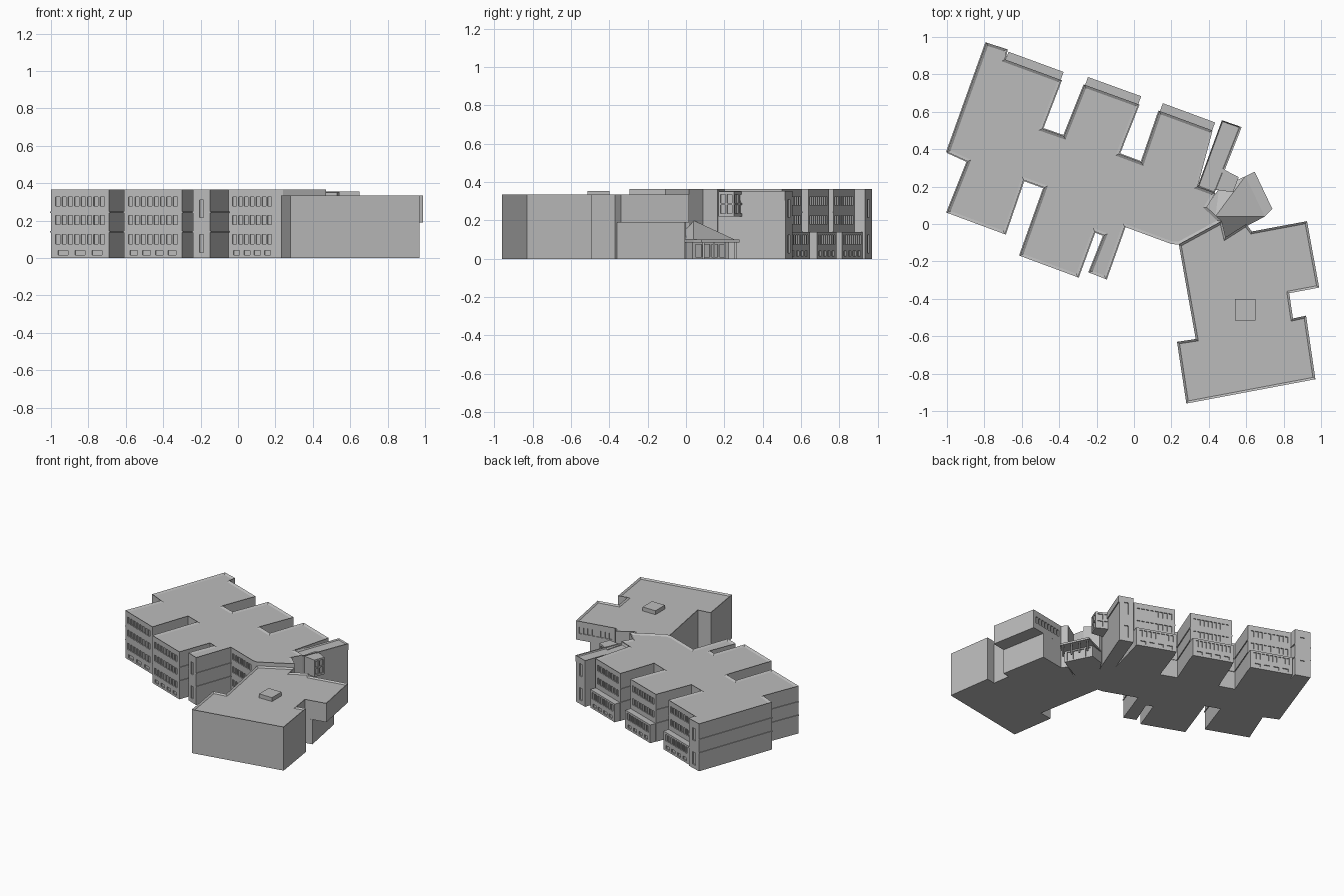
import bpy, bmesh
from mathutils import Vector

cube = bpy.data.objects.get("Cube")
if cube:
    bpy.data.objects.remove(cube, do_unlink=True)

grey = bpy.data.materials.new("concrete grey")
grey.use_nodes = True
COLOUR = (0.5, 0.5, 0.5, 1)
grey.diffuse_color = COLOUR
grey.node_tree.nodes["Principled BSDF"].inputs["Base Color"].default_value = COLOUR


def finish(bm, name):
    bmesh.ops.recalc_face_normals(bm, faces=bm.faces)
    mesh = bpy.data.meshes.new(name)
    bm.to_mesh(mesh)
    bm.free()
    mesh.materials.append(grey)
    ob = bpy.data.objects.new(name, mesh)
    bpy.context.collection.objects.link(ob)
    return ob


def add_prism(bm, points, z0, z1):
    """Extrude a plan outline between two heights and return its top face."""
    low = [bm.verts.new((x, y, z0)) for x, y in points]
    high = [bm.verts.new((x, y, z1)) for x, y in points]
    bm.faces.new(low)
    top = bm.faces.new(high)
    n = len(points)
    for i in range(n):
        j = (i + 1) % n
        bm.faces.new((low[i], low[j], high[j], high[i]))
    return top


def prism(name, points, z0, z1, rim=0):
    bm = bmesh.new()
    top = add_prism(bm, points, z0, z1)
    if rim:  # sunken roof behind a parapet
        bmesh.ops.recalc_face_normals(bm, faces=bm.faces)
        bmesh.ops.inset_region(bm, faces=[top], thickness=rim, use_even_offset=True)
        bmesh.ops.translate(bm, verts=top.verts, vec=(0, 0, -0.01))
    return finish(bm, name)


def wall_box(bm, p, q, a, b, z0, z1, inner, outer):
    """Box on the wall p-q, from fraction a to b; outward is left of p-q."""
    p, q = Vector(p), Vector(q)
    d = q - p
    n = Vector((-d.y, d.x)).normalized()
    s, e = p + d * a, p + d * b
    add_prism(bm, [s - n * inner, e - n * inner, e + n * outer, s + n * outer], z0, z1)


def window_row(bm, p, q, count, z0, z1, fill=0.68, margin=0.06):
    step = (1 - 2 * margin) / count
    for i in range(count):
        mid = margin + step * (i + 0.5)
        wall_box(bm, p, q, mid - step * fill / 2, mid + step * fill / 2, z0, z1, 0.008, 0.01)


def carve(ob, bm):
    """Cut the window boxes out of a part."""
    cutter = finish(bm, "window_cutter")
    cutter.hide_render = True
    mod = ob.modifiers.new("windows", 'BOOLEAN')
    mod.operation = 'DIFFERENCE'
    mod.solver = 'EXACT'
    mod.object = cutter
    deps = bpy.context.evaluated_depsgraph_get()
    mesh = bpy.data.meshes.new_from_object(ob.evaluated_get(deps))
    ob.modifiers.clear()
    ob.data = mesh
    bpy.data.objects.remove(cutter, do_unlink=True)


# Storey heights of the windows, top to bottom
TOP, MIDDLE, LOW, BASEMENT = (0.277, 0.325), (0.178, 0.226), (0.075, 0.125), (0.015, 0.04)

# Main block with finger wings
main = [(-.79, .97), (-.68, .935), (-.69, .88), (-.39, .77), (-.49, .51), (-.375, .47),
        (-.265, .745), (.025, .64), (-.08, .375), (.04, .33), (.135, .605), (.42, .5),
        (.34, .2), (.435, .165), (.39, .09), (.47, .015), (.24, -.11), (.2, -.107),
        (-.05, -.015), (-.15, -.295), (-.24, -.26), (-.16, -.06), (-.21, -.04), (-.3, -.285),
        (-.61, -.17), (-.48, .195), (-.59, .235), (-.69, -.055), (-1, .06), (-.89, .335),
        (-1, .385)]
edges = [(main[i], main[(i + 1) % len(main)]) for i in range(len(main))]
main_block = prism("main_block", main, 0, 0.365, 0.015)

front_walls = {17: (7, 4), 23: (8, 4), 27: (8, 3)}
back_walls = {2: 9, 6: 9, 10: 8}
narrow_walls = [0, 19]

cuts = bmesh.new()
for i, (count, wide) in front_walls.items():
    for z in (TOP, MIDDLE, LOW):
        window_row(cuts, *edges[i], count, *z)
    window_row(cuts, *edges[i], wide, *BASEMENT, 0.6)
for i, count in back_walls.items():
    for z in (TOP, MIDDLE):
        window_row(cuts, *edges[i], count, *z)
for i in narrow_walls:
    window_row(cuts, *edges[i], 1, 0.215, 0.31, 0.3)
    window_row(cuts, *edges[i], 1, 0.03, 0.125, 0.3)
carve(main_block, cuts)

# Lower storeys projecting from the back wings
for k, (i, count) in enumerate(back_walls.items()):
    p, q = Vector(edges[i][0]), Vector(edges[i][1])
    d = (q - p).normalized()
    out = Vector((-d.y, d.x)) * 0.045
    p, q = p + d * 0.004, q - d * 0.002
    annex = prism("back_annex_%d" % (k + 1), [p - out * 0.2, p + out, q + out, q - out * 0.2], 0, 0.14)
    cuts = bmesh.new()
    window_row(cuts, p + out, q + out, count, *LOW)
    window_row(cuts, p + out, q + out, 4, *BASEMENT, 0.6)
    carve(annex, cuts)

# Thin floor bands on the blank walls
bands = bmesh.new()
for i, (p, q) in enumerate(edges):
    if i in front_walls or i in back_walls or i in narrow_walls or 11 <= i <= 16:
        continue
    for z in (0.137, 0.24):
        wall_box(bands, p, q, 0, 1, z, z + 0.007, 0.003, 0.005)
finish(bands, "floor_bands")

# Stair tower beside the entrance
tower = [(.34, .2), (.47, .555), (.57, .52), (.43, .165)]
stair_tower = prism("stair_tower", tower, 0, 0.355, 0.006)
cuts = bmesh.new()
window_row(cuts, tower[1], tower[2], 1, 0.215, 0.31, 0.3)
window_row(cuts, tower[1], tower[2], 1, 0.03, 0.125, 0.3)
carve(stair_tower, cuts)
fascia = bmesh.new()
wall_box(fascia, tower[2], tower[3], 0, 0.7, 0.305, 0.355, 0.003, 0.006)
finish(fascia, "tower_fascia")

# Glazed bay above the entrance
bay = [(.42, .185), (.455, .305), (.56, .25), (.53, .17)]
bay_window = prism("bay_window", bay, 0.22, 0.35)
cuts = bmesh.new()
for z in ((0.235, 0.28), (0.29, 0.335)):
    window_row(cuts, bay[1], bay[2], 2, *z, 0.75)
    window_row(cuts, bay[2], bay[3], 2, *z, 0.75)
carve(bay_window, cuts)

# Hall: recessed ground floor at one corner, full upper floor
north_side = [(.24, -.11), (.47, .015), (.49, -.07), (.6, .0), (.63, -.04)]
south_side = [(.83, -.37), (.85, -.505), (.92, -.49), (.97, -.83), (.28, -.96),
              (.23, -.63), (.33, -.615)]
prism("hall_lower", north_side + [(.82, -.005), (.885, -.36)] + south_side, 0, 0.19)
hall_upper = prism("hall_upper", north_side + [(.925, .015), (.99, -.34)] + south_side,
                   0.19, 0.335, 0.012)
cuts = bmesh.new()
window_row(cuts, (.63, -.04), (.925, .015), 8, 0.24, 0.29, 0.7)
carve(hall_upper, cuts)
prism("roof_hatch", [(.54, -.515), (.54, -.4), (.65, -.4), (.65, -.515)], 0.32, 0.355)

# Entrance: porch walls with doors, faceted roof, canopy and posts
porch = [(.39, .09), (.455, .19), (.565, .225), (.66, .035), (.49, -.06)]
entrance_porch = prism("entrance_porch", porch, 0, 0.09)
cuts = bmesh.new()
window_row(cuts, porch[2], porch[3], 4, 0.01, 0.075, 0.8)
carve(entrance_porch, cuts)

bm = bmesh.new()
ring = [(.385, .09), (.455, .19), (.595, .255), (.7, .04), (.49, -.07)]
eaves = add_prism(bm, ring, 0.085, 0.1)
bmesh.ops.recalc_face_normals(bm, faces=bm.faces)
peak = bmesh.ops.poke(bm, faces=[eaves])["verts"][0]
peak.co = (.435, .04, .2)
finish(bm, "entrance_roof")
canopy = [(.595, .255), (.645, .28), (.74, .08), (.7, .04)]
prism("entrance_canopy", canopy, 0.085, 0.1)
posts = bmesh.new()
for t in (0.05, 0.35, 0.65, 0.95):
    x, y = Vector((.635, .268)).lerp(Vector((.725, .082)), t)
    r = 0.005
    add_prism(posts, [(x - r, y - r), (x - r, y + r), (x + r, y + r), (x + r, y - r)], 0, 0.087)
finish(posts, "canopy_posts")
